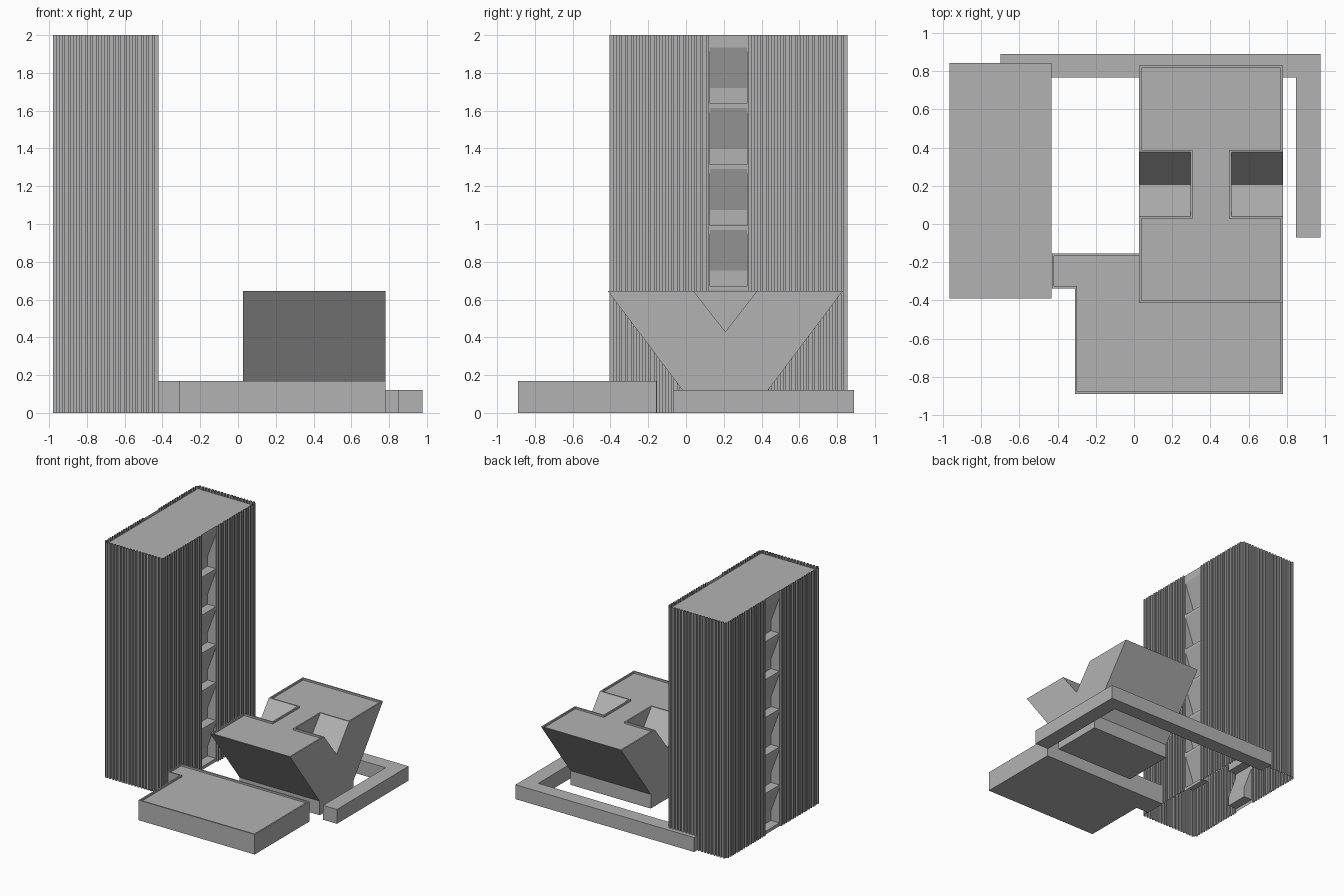
import bpy, bmesh
from mathutils import Matrix, Vector

if "Cube" in bpy.data.objects:
    bpy.data.objects.remove(bpy.data.objects["Cube"])

concrete = bpy.data.materials.new("concrete_grey")
concrete.diffuse_color = (0.45, 0.45, 0.45, 1)
concrete.use_nodes = True
concrete.node_tree.nodes["Principled BSDF"].inputs["Base Color"].default_value = concrete.diffuse_color


def finish(bm, name, loc=(0, 0, 0), recalc=False):
    if recalc:
        bmesh.ops.recalc_face_normals(bm, faces=bm.faces)
    me = bpy.data.meshes.new(name)
    bm.to_mesh(me)
    bm.free()
    me.materials.append(concrete)
    ob = bpy.data.objects.new(name, me)
    ob.location = loc
    bpy.context.collection.objects.link(ob)
    return ob


def face(bm, pts):
    return bm.faces.new([bm.verts.new(p) for p in pts])


def sink_roof(bm, top, rim=0.012, depth=0.015):
    """Leave a thin parapet rim and sink the roof inside it."""
    bmesh.ops.inset_region(bm, faces=[top], thickness=rim, use_even_offset=True)
    res = bmesh.ops.extrude_face_region(bm, geom=[top])
    verts = [g for g in res["geom"] if isinstance(g, bmesh.types.BMVert)]
    bmesh.ops.translate(bm, verts=verts, vec=(0, 0, -depth))
    if top.is_valid:
        bmesh.ops.delete(bm, geom=[top], context='FACES_ONLY')


def prism(name, outline, h, parapet=False):
    """Counter-clockwise outline extruded from the ground up."""
    bm = bmesh.new()
    lo = [bm.verts.new((x, y, 0)) for x, y in outline]
    hi = [bm.verts.new((x, y, h)) for x, y in outline]
    n = len(lo)
    for i in range(n):
        j = (i + 1) % n
        bm.faces.new((lo[i], lo[j], hi[j], hi[i]))
    bm.faces.new(lo[::-1])
    top = bm.faces.new(hi)
    bm.normal_update()
    if parapet:
        sink_roof(bm, top)
    return finish(bm, name)


# ---- tower: ribbed shell, built as one half and its 180 degree copy
HX, HY, FIN, NICHE, TOP = 0.267, 0.617, 0.013, 0.098, 2.0
TOWER = (-0.70, 0.226, 0)


def ribbed_run(a, b, out, count):
    a, b, out = Vector(a), Vector(b), Vector(out) * FIN
    pts = [a]
    for i in range(count):
        p, q = a.lerp(b, (i + 0.25) / count), a.lerp(b, (i + 0.75) / count)
        pts += [p, p + out, q + out, q]
    return pts + [b]


def add_turned_copy(bm):
    res = bmesh.ops.duplicate(bm, geom=bm.verts[:] + bm.edges[:] + bm.faces[:])
    verts = [g for g in res["geom"] if isinstance(g, bmesh.types.BMVert)]
    bmesh.ops.rotate(bm, verts=verts, matrix=Matrix.Rotation(3.14159265, 3, 'Z'))


path = (ribbed_run((HX, NICHE), (HX, HY), (1, 0), 17)
        + ribbed_run((HX, HY), (-HX, HY), (0, 1), 18)[1:]
        + ribbed_run((-HX, HY), (-HX, NICHE), (-1, 0), 17)[1:])
bm = bmesh.new()
lo = [bm.verts.new((p.x, p.y, 0)) for p in path]
hi = [bm.verts.new((p.x, p.y, TOP)) for p in path]
for i in range(len(path) - 1):
    bm.faces.new((lo[i], lo[i + 1], hi[i + 1], hi[i]))
add_turned_copy(bm)
finish(bm, "tower_ribbed_walls", TOWER)

# tower roof, slightly sunk
bm = bmesh.new()
face(bm, [(-HX, -HY, 1.975), (HX, -HY, 1.975), (HX, HY, 1.975), (-HX, HY, 1.975)])
finish(bm, "tower_roof", TOWER)

# saw-tooth balcony niches on both long sides
DEEP = HX - 0.08
bm = bmesh.new()
profile = [(HX, 0)]
for k in range(6):
    f = 0.027 + 0.322 * k
    tooth = [(HX, f), (DEEP, f), (DEEP, f + 0.082), (HX, f + 0.298)]
    profile += tooth
    face(bm, [(x, -NICHE, z) for x, z in tooth])
    face(bm, [(x, NICHE, z) for x, z in reversed(tooth)])
profile.append((HX, TOP))
for (xa, za), (xb, zb) in zip(profile, profile[1:]):
    face(bm, [(xa, -NICHE, za), (xa, NICHE, za), (xb, NICHE, zb), (xb, -NICHE, zb)])
add_turned_copy(bm)
finish(bm, "tower_balcony_niches", TOWER)

# ---- pavilion: flared block with a V notch in each side
X0, X1, XA, XB = 0.027, 0.78, 0.295, 0.51
YC, ZT, ZB, ZV = 0.208, 0.645, 0.12, 0.43
WT, WB, WV = 0.622, 0.226, 0.168
bm = bmesh.new()
cache = {}


def v(x, dy, z):
    key = (x, dy, z)
    if key not in cache:
        cache[key] = bm.verts.new((x, YC + dy, z))
    return cache[key]


roof = bm.faces.new([v(x, d, ZT) for x, d in [
    (X0, -WT), (X1, -WT), (X1, -WV), (XB, -WV), (XB, WV), (X1, WV),
    (X1, WT), (X0, WT), (X0, WV), (XA, WV), (XA, -WV), (X0, -WV)]])
for s in (-1, 1):      # sloping front and back
    bm.faces.new([v(X0, s * WB, ZB), v(X1, s * WB, ZB),
                  v(X1, s * WT, ZT), v(X0, s * WT, ZT)])
for xo, xi in ((X0, XA), (X1, XB)):
    bm.faces.new([v(xo, -WB, ZB), v(xo, WB, ZB), v(xo, WT, ZT), v(xo, WV, ZT),
                  v(xo, 0, ZV), v(xo, -WV, ZT), v(xo, -WT, ZT)])
    bm.faces.new([v(xi, -WV, ZT), v(xi, 0, ZV), v(xi, WV, ZT)])
    for s in (-1, 1):  # notch slopes
        bm.faces.new([v(xo, 0, ZV), v(xi, 0, ZV), v(xi, s * WV, ZT), v(xo, s * WV, ZT)])
bm.faces.new([v(X0, -WB, ZB), v(X0, WB, ZB), v(X1, WB, ZB), v(X1, -WB, ZB)])
bmesh.ops.recalc_face_normals(bm, faces=bm.faces)
bm.normal_update()
sink_roof(bm, roof)
finish(bm, "pavilion", recalc=True)

prism("pavilion_base", [(X0, YC - WB), (X1, YC - WB), (X1, YC + WB), (X0, YC + WB)], ZB)

# ---- low podium with a link to the tower
prism("podium", [(-0.31, -0.89), (0.78, -0.89), (0.78, -0.155), (-0.43, -0.155),
                 (-0.43, -0.337), (-0.31, -0.337)], 0.17, parapet=True)

# ---- L-shaped low gallery at the back and right
prism("low_gallery", [(-0.70, 0.768), (0.848, 0.768), (0.848, -0.07), (0.978, -0.07),
                      (0.978, 0.89), (-0.70, 0.89)], 0.122)
